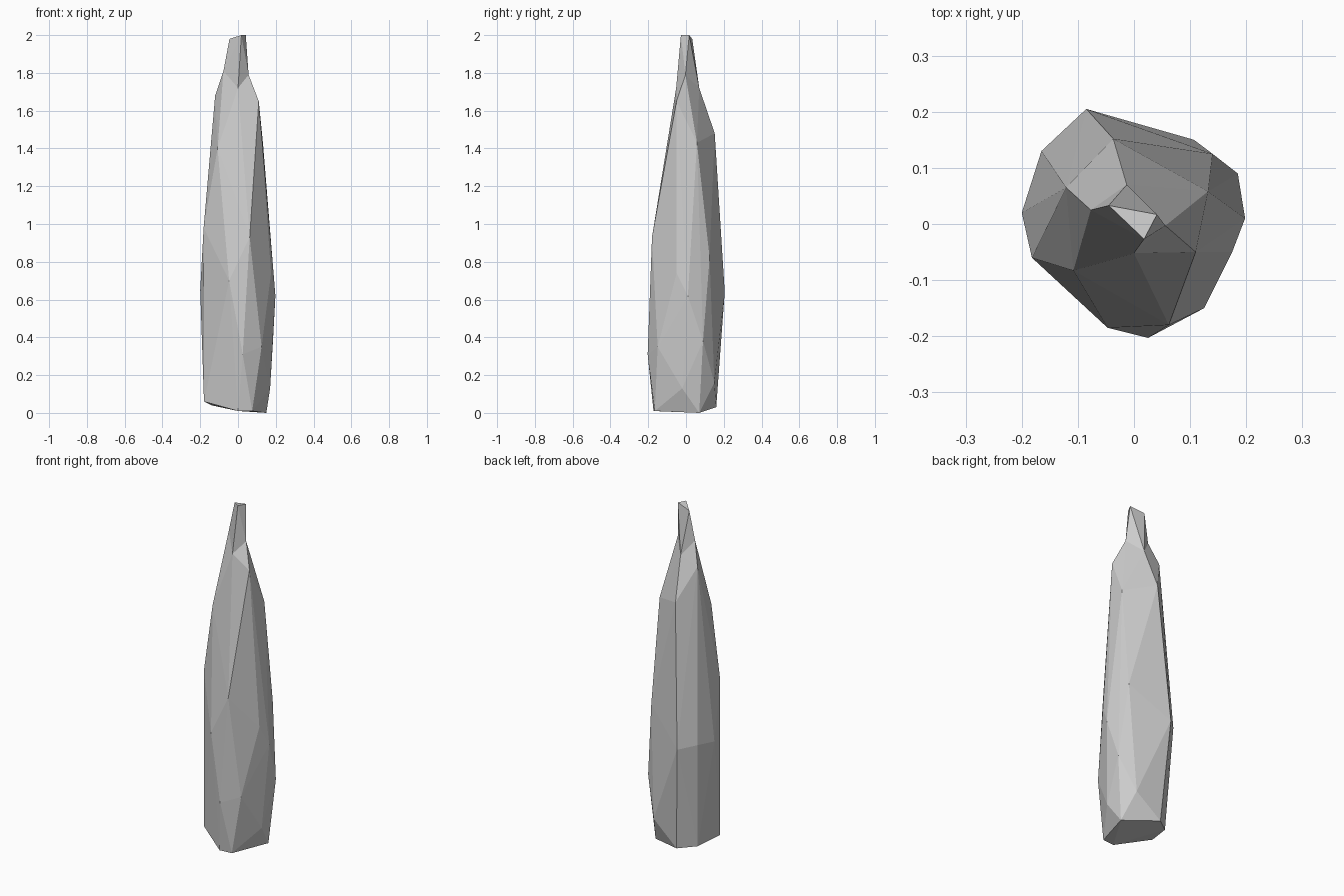
import bpy, bmesh

if "Cube" in bpy.data.objects:
    bpy.data.objects.remove(bpy.data.objects["Cube"])

# Shoulder ring shared by body and neck
ring = [(-.077, .025, 1.81), (0, -.052, 1.72), (.056, -.003, 1.79), (-.013, .07, 1.72)]
# Small slanted triangular tip
tip = [(-.045, .033, 1.98), (.041, .017, 2.0), (.018, -.027, 2.0)]
# Chiselled body corners, top to bottom
body = [(-.121, .065, 1.68), (.11, -.05, 1.65), (-.037, .152, 1.48), (.132, .058, 1.43),
        (-.108, -.083, 1.4),
        (-.182, -.06, .98), (.062, -.18, .93), (.14, .125, .82), (.175, -.05, .74),
        (-.047, -.185, .7), (-.2, .02, .65), (-.165, .13, .66), (-.085, .205, .64),
        (.198, .01, .62), (.185, .09, .38), (.125, -.15, .35), (.025, -.203, .31),
        (.107, .15, .16), (.17, -.02, .13)]
# Uneven foot outline
foot = [(-.18, -.06, .06), (-.14, .09, .04), (-.05, .16, .03),
        (.15, .07, 0), (.075, -.165, .01), (0, -.172, .01)]


def add_hull(bm, points):
    """Convex faceted shell around the points, left open across the shoulder ring."""
    verts = [bm.verts.new(p) for p in points]
    bmesh.ops.convex_hull(bm, input=verts)
    shared = set(verts[:len(ring)])
    caps = [f for f in bm.faces if all(v in shared for v in f.verts)]
    bmesh.ops.delete(bm, geom=caps, context='FACES_ONLY')


bm = bmesh.new()
add_hull(bm, ring + body + foot)
add_hull(bm, ring + tip)
bmesh.ops.remove_doubles(bm, verts=bm.verts, dist=.0005)
loose = [v for v in bm.verts if not v.link_faces]
bmesh.ops.delete(bm, geom=loose, context='VERTS')
bmesh.ops.recalc_face_normals(bm, faces=bm.faces)

mesh = bpy.data.meshes.new("stone_pillar")
bm.to_mesh(mesh)
bm.free()
bpy.context.collection.objects.link(bpy.data.objects.new("stone_pillar", mesh))
